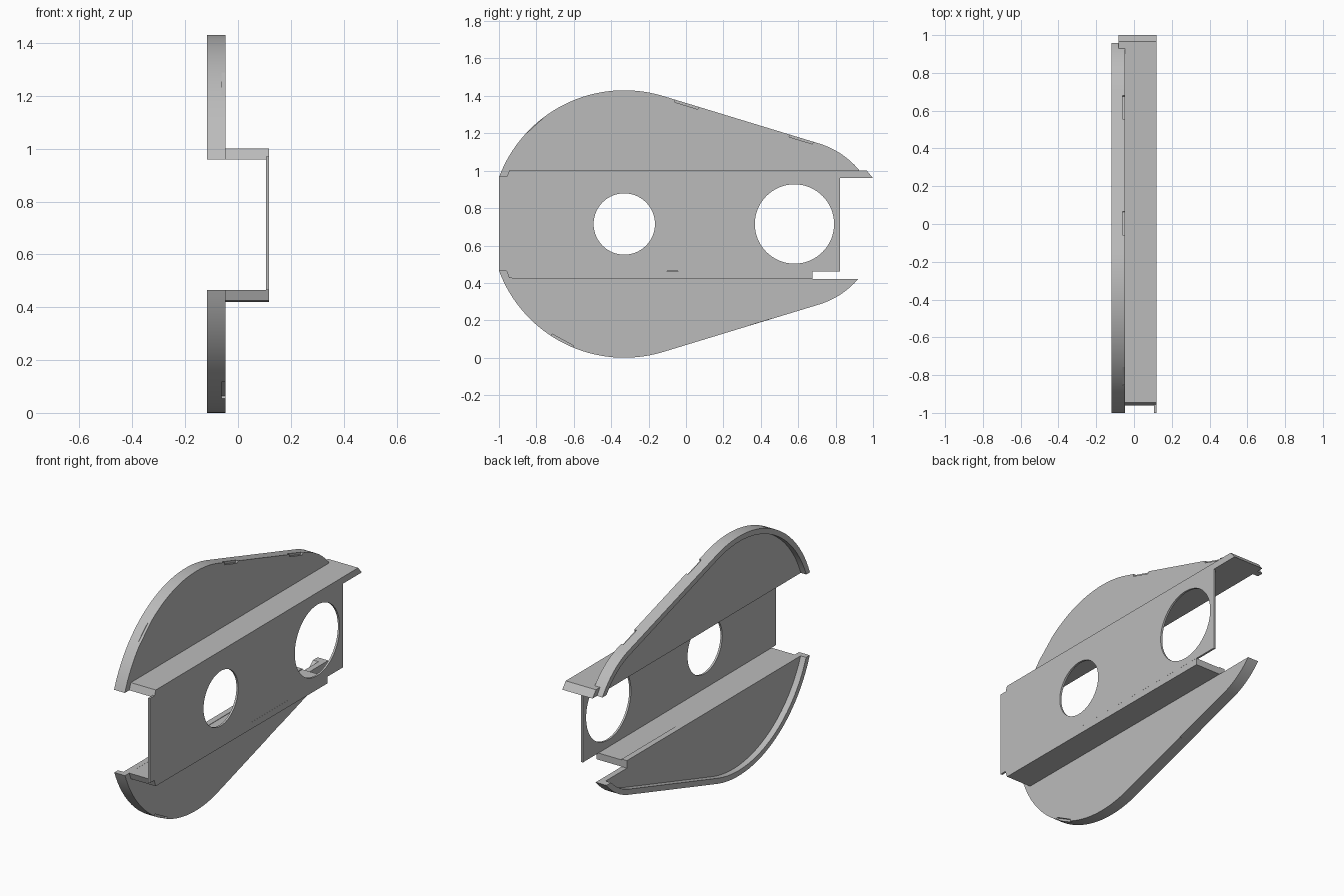
import bpy, bmesh, math
from math import sin, cos, asin, acos, pi
from mathutils import Matrix

cube = bpy.data.objects.get("Cube")
if cube:
    bpy.data.objects.remove(cube, do_unlink=True)

grey = bpy.data.materials.new("plain_grey")
grey.use_nodes = True
colour = (0.5, 0.5, 0.5, 1)
grey.diffuse_color = colour
grey.node_tree.nodes["Principled BSDF"].inputs["Base Color"].default_value = colour

# Two-circle envelope shared by the flanges and the web holes
MID = 0.715
BIG_Y, BIG_R = -0.33, 0.715
SMALL_Y, SMALL_R = 0.58, 0.45
TANGENT = acos((BIG_R - SMALL_R) / (SMALL_Y - BIG_Y))
X_OUT, X_BACK, X_STEP, X_FACE = 0.118, -0.118, -0.082, -0.047


def new_object(name, bm):
    bmesh.ops.recalc_face_normals(bm, faces=bm.faces)
    mesh = bpy.data.meshes.new(name)
    bm.to_mesh(mesh)
    bm.free()
    mesh.materials.append(grey)
    obj = bpy.data.objects.new(name, mesh)
    bpy.context.collection.objects.link(obj)
    return obj


def extrude_profile(name, points, x0, x1):
    """Solid from a (y, z) profile between two x positions."""
    bm = bmesh.new()
    face = bm.faces.new([bm.verts.new((x0, y, z)) for y, z in points])
    out = bmesh.ops.extrude_face_region(bm, geom=[face])
    verts = [v for v in out["geom"] if isinstance(v, bmesh.types.BMVert)]
    bmesh.ops.translate(bm, verts=verts, vec=(x1 - x0, 0, 0))
    return new_object(name, bm)


def subtract(obj, cutters):
    for cutter in cutters:
        cutter.hide_render = True
        mod = obj.modifiers.new("cut", "BOOLEAN")
        mod.operation, mod.solver, mod.object = "DIFFERENCE", "EXACT", cutter
    bpy.context.view_layer.update()
    graph = bpy.context.evaluated_depsgraph_get()
    mesh = bpy.data.meshes.new_from_object(obj.evaluated_get(graph))
    obj.modifiers.clear()
    obj.data = mesh
    for cutter in cutters:
        bpy.data.objects.remove(cutter, do_unlink=True)


def arc(cy, r, a0, a1, side, steps=32):
    angles = [a0 + (a1 - a0) * i / steps for i in range(steps + 1)]
    return [(cy + r * cos(a), MID + side * r * sin(a)) for a in angles]


def envelope(side, inset, front_z, back_z):
    """Curved edge from the front end, over the tangent, to the back end."""
    big, small = BIG_R - inset, SMALL_R - inset
    start = pi - asin(abs(front_z - MID) / big)
    end = asin(abs(back_z - MID) / small)
    return (arc(BIG_Y, big, start, TANGENT, side)
            + arc(SMALL_Y, small, TANGENT, end, side))


def notch(y, z, slope):
    """Shallow box cutter along the outer edge of a flange."""
    bm = bmesh.new()
    bmesh.ops.create_cube(bm, size=1)
    place = (Matrix.Translation((X_FACE, y, z)) @ Matrix.Rotation(slope, 4, "X")
             @ Matrix.Diagonal((0.03, 0.13, 0.03, 1)))
    bm.transform(place)
    return new_object("notch_cutter", bm)


def flange(label, side, front_z, back_z, inner_edge, notches):
    outer = envelope(side, 0, front_z, back_z)
    inner = envelope(side, 0.032, front_z, back_z)
    plate = extrude_profile(label + "_flange", outer + inner_edge, X_STEP, X_FACE)
    subtract(plate, [notch(*n) for n in notches])
    extrude_profile(label + "_rim", outer + inner[::-1], X_BACK, X_STEP)


# Flanges with raised rims on the back side
lean = pi / 2 - TANGENT
flange("upper", 1, 0.96, 0.96, [],
       [(-0.815, 1.255, 0.74), (0.005, 1.362, -lean), (0.618, 1.176, -lean)])
flange("lower", -1, 0.465, 0.42, [(0.675, 0.42), (0.675, 0.465)],
       [(-0.665, 0.082, -0.5), (0.402, 0.176, lean)])

# Shelves joining the flanges to the raised web
extrude_profile("upper_shelf", [(-0.96, 0.96), (-0.945, 1), (0.967, 1), (1, 0.96)],
                X_STEP, X_OUT)
extrude_profile("lower_shelf", [(-0.96, 0.465), (-0.945, 0.425), (0.675, 0.42),
                                (0.675, 0.46)], X_STEP, X_OUT)

# Raised web with two round openings
web = extrude_profile("web", [(-1, 0.465), (0.823, 0.46), (0.823, 0.97), (-1, 0.97)],
                      0.106, X_OUT)
holes = []
for y, r in ((BIG_Y, 0.164), (SMALL_Y, 0.212)):
    circle = arc(y, r, 0, 2 * pi, 1, 64)[:-1]
    holes.append(extrude_profile("hole_cutter", circle, 0.05, 0.2))
subtract(web, holes)

# Smooth curved edges, keep corners crisp
for obj in bpy.context.collection.objects:
    if obj.type == "MESH" and obj.data.materials and obj.data.materials[0] == grey:
        obj.data.shade_smooth()
        obj.data.set_sharp_from_angle(angle=math.radians(30))
